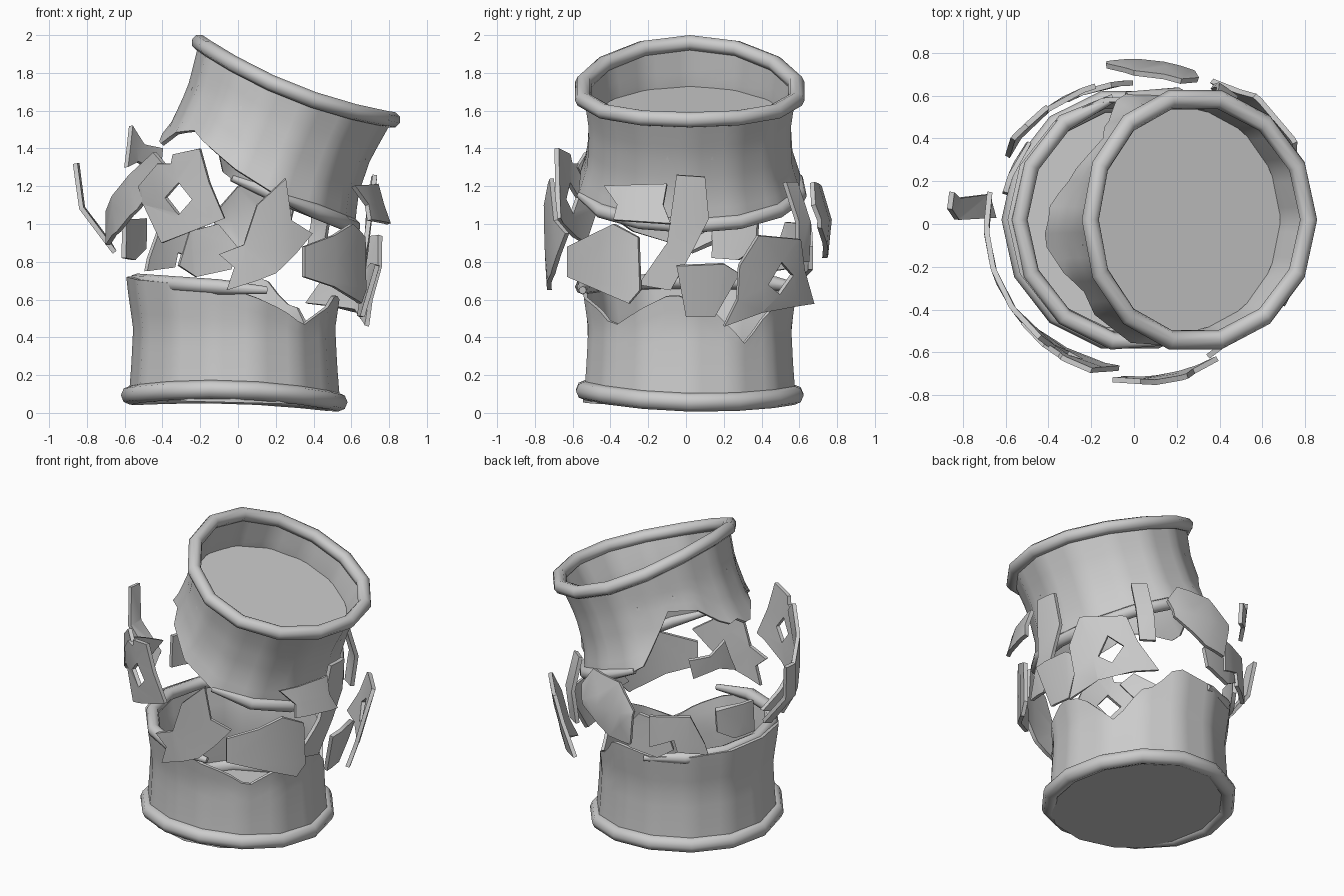
import bpy, bmesh, math
from mathutils import Matrix, Vector

if "Cube" in bpy.data.objects:
    bpy.data.objects.remove(bpy.data.objects["Cube"])

N = 14  # sides of the barrel
STEP = 360 / N


def finish(bm, name, thick=0.0, offset=0.0, matrix=None, angle=35):
    bmesh.ops.recalc_face_normals(bm, faces=bm.faces)
    me = bpy.data.meshes.new(name)
    bm.to_mesh(me)
    bm.free()
    ob = bpy.data.objects.new(name, me)
    bpy.context.collection.objects.link(ob)
    if matrix:
        ob.matrix_world = matrix
    bpy.context.view_layer.objects.active = ob
    ob.select_set(True)
    if thick:
        m = ob.modifiers.new("thickness", 'SOLIDIFY')
        m.thickness, m.offset = thick, offset
        bpy.ops.object.modifier_apply(modifier=m.name)
    bpy.ops.object.shade_smooth_by_angle(angle=math.radians(angle))
    ob.select_set(False)


def lerp(table, x):
    for (a, va), (b, vb) in zip(table, table[1:]):
        if a <= x <= b:
            return va + (vb - va) * (x - a) / (b - a)
    return table[-1][1]


def poly_dir(deg):
    """Unit polygon point, so that in-between columns stay on the flat sides."""
    k = math.cos(math.radians(STEP / 2)) / math.cos(math.radians(deg % STEP - STEP / 2))
    return Vector((math.cos(math.radians(deg)) * k, math.sin(math.radians(deg)) * k, 0))


def wall(name, start, tear, profile, matrix, bow=0.0):
    """Waisted tube from height start to a torn edge given by angle."""
    bm = bmesh.new()
    cols, rows, grid = N * 4, 7, []
    for i in range(cols):
        deg = i * 360 / cols
        end = lerp(tear, deg)
        z0 = start + bow * math.sin(math.radians(deg)) ** 2
        col = []
        for j in range(rows + 1):
            z = z0 + (end - z0) * j / rows
            p = poly_dir(deg) * lerp(profile, z)
            col.append(bm.verts.new((p.x, p.y, z)))
        grid.append(col)
    for i in range(cols):
        a, b = grid[i], grid[(i + 1) % cols]
        for j in range(rows):
            bm.faces.new((a[j], b[j], b[j + 1], a[j + 1]))
    finish(bm, name, 0.02, -1, matrix)


def hoop(name, r, z, minor, matrix, first=0, last=N, wobble=0.0, bow=0.0):
    """Rolled rim over the given barrel corners; a partial one has thin ends."""
    bm = bmesh.new()
    full = last - first == N
    rings = []
    for i in range(first, last + (0 if full else 1)):
        a = math.radians(i * STEP)
        m = minor * (0.5 if not full and i in (first, last) else 1)
        dz = wobble * math.cos(a - 0.6) + bow * math.sin(a) ** 2
        ring = []
        for k in range(8):
            t = math.tau * k / 8
            rr = r + m * math.cos(t)
            ring.append(bm.verts.new((rr * math.cos(a), rr * math.sin(a), z + dz + m * math.sin(t))))
        rings.append(ring)
    pairs = list(zip(rings, rings[1:])) + ([(rings[-1], rings[0])] if full else [])
    for a, b in pairs:
        for k in range(8):
            bm.faces.new((a[k], b[k], b[(k + 1) % 8], a[(k + 1) % 8]))
    if not full:
        bm.faces.new(rings[0])
        bm.faces.new(rings[-1])
    finish(bm, name, matrix=matrix, angle=60)


def disc(name, r, z, matrix):
    bm = bmesh.new()
    bmesh.ops.create_circle(bm, cap_ends=True, segments=N, radius=r,
                            matrix=Matrix.Translation((0, 0, z)))
    finish(bm, name, 0.02, 0, matrix)


def shard(name, view, r, lean, outline, hole=None, lean_top=None):
    """Curved scrap: outline drawn flat in a side view, then bent to radius r."""
    bm = bmesh.new()
    for loop in (outline, hole or []):
        vs = [bm.verts.new((u, 0, z)) for u, z in loop]
        for i, v in enumerate(vs):
            bm.edges.new((v, vs[i - 1]))
    bmesh.ops.triangle_fill(bm, edges=bm.edges[:], use_beauty=True, normal=(0, -1, 0))
    zs = [z for _, z in outline]
    zc = (min(zs) + max(zs)) / 2
    cuts = [((k * 0.18 + 0.04, 0, 0), (1, 0, 0)) for k in range(-4, 5)]
    if lean_top is not None:
        cuts.append(((0, 0, zc), (0, 0, 1)))
    for co, no in cuts:
        bmesh.ops.bisect_plane(bm, geom=bm.verts[:] + bm.edges[:] + bm.faces[:],
                               plane_co=co, plane_no=no)
    a = math.radians(view)
    out = Vector((math.cos(a), math.sin(a), 0))
    side = Vector((-math.sin(a), math.cos(a), 0))
    for v in bm.verts:
        u, z = v.co.x, v.co.z
        slope = lean_top if lean_top is not None and z > zc else lean
        depth = math.sqrt(max(r * r - u * u, 0.01)) + slope * (z - zc)
        v.co = out * depth + side * u + Vector((0, 0, z))
    finish(bm, name, 0.025, 0)


# Lower half: torn wall, rims and floor
low = Matrix.Translation((-0.02, 0.02, 0)) @ Matrix.Diagonal((1, 1.03, 1, 1))
wall("lower_wall", 0.08,
     [(0, .60), (10, .57), (33, .36), (50, .55), (60, .58), (73, .72), (100, .69), (180, .72),
      (230, .69), (270, .65), (285, .60), (300, .54), (313, .46), (350, .63), (360, .60)],
     [(0, .565), (.25, .545), (.45, .535), (.62, .56), (.75, .575)], low)
hoop("bottom_rim", 0.55, 0.075, 0.05, low, wobble=-0.022, bow=0.035)
tilt = low @ Matrix.Rotation(math.radians(4), 4, 'Y')
hoop("lower_middle_rim", 0.565, 0.66, 0.04, tilt, 4, 11)
disc("floor", 0.55, 0.065, low @ Matrix.Rotation(math.radians(1.5), 4, 'Y'))

# Upper half: tilted, torn wall, rims and recessed lid
up = (Matrix.Translation((0.31, 0.02, 1.765)) @ Matrix.Rotation(math.radians(21.8), 4, 'Y')
      @ Matrix.Diagonal((1, 1.05, 1, 1)))
wall("upper_wall", 0.0,
     [(0, -.61), (108, -.61), (118, -.5), (135, -.32), (155, -.38), (172, -.54), (180, -.53),
      (190, -.6), (205, -.5), (218, -.45), (257, -.56), (285, -.61), (360, -.61)],
     [(-.7, .59), (-.6, .575), (-.45, .53), (-.25, .52), (-.1, .54), (.05, .56)], up, bow=-0.06)
hoop("top_rim", 0.55, -0.01, 0.043, up, bow=-0.06)
hoop("upper_middle_rim", 0.565, -0.61, 0.04, up, -3, 4)
disc("lid", 0.51, -0.25, up)

# Scraps, front side
shard("front_scrap_with_hole", 270, 0.69, 0.1,
      [(-.52, 1.2), (-.42, 1.32), (-.35, 1.32), (-.34, 1.37), (-.2, 1.4), (-.15, 1.22),
       (-.07, 1.03), (-.4, .9), (-.5, 1.1)],
      [(-.38, 1.14), (-.31, 1.22), (-.24, 1.13), (-.31, 1.05)])
shard("front_scrap_hook", 270, 0.74, 0.05,
      [(-.1, .84), (.03, .89), (.1, 1.1), (.25, 1.24), (.28, 1.02), (.39, .95), (.3, .84),
       (.2, .74), (.1, .7), (-.06, .65), (-.02, .77)])
shard("front_right_scrap", 0, 0.71, 0.0,
      [(-.62, .88), (-.38, 1.0), (-.25, .93), (-.24, .65), (-.3, .58), (-.62, .72)])

# Scraps, right side
shard("right_scrap_upper", 0, 0.77, -0.3,
      [(-.43, 1.2), (-.1, 1.21), (-.12, 1.1), (-.08, 1.0), (-.38, 1.02), (-.36, 1.1)])
shard("right_scrap_strip", 0, 0.69, 0.12,
      [(-.05, 1.26), (.1, 1.25), (.12, 1.03), (.03, .85), (-.08, .65), (-.25, .68), (-.1, .9)])
shard("right_scrap_lower", 0, 0.7, 0.3,
      [(-.05, .78), (.2, .79), (.28, .74), (.15, .51), (0, .51)])
shard("right_scrap_with_hole", 0, 0.78, 0.3,
      [(.2, .46), (.27, .6), (.28, .78), (.38, .94), (.6, .92), (.62, .76), (.67, .58), (.4, .54)],
      [(.43, .68), (.5, .8), (.56, .73), (.49, .63)])
shard("back_right_strip", 55, 0.76, 0.1,
      [(-.08, 1.22), (.02, 1.22), (.06, .95), (.07, .8), (-.03, .8)], lean_top=-0.3)

# Scraps, back side
shard("back_scrap", 90, 0.76, 0.1,
      [(-.3, 1.1), (-.22, 1.22), (.0, 1.2), (.13, 1.05), (.1, .82), (-.05, .84), (-.27, .98)],
      lean_top=-0.3)
shard("back_scrap_lower", 108, 0.66, 0.0,
      [(-.2, .88), (-.1, 1.0), (.06, .96), (.12, .78), (.02, .72), (-.17, .76)])
shard("back_left_scrap", 123, 0.67, 0.0,
      [(-.2, 1.0), (.05, 1.01), (.14, .82), (.16, .75), (-.03, .77), (-.05, .85), (-.2, .79)])
shard("left_scrap_low", 155, 0.62, 0.0,
      [(-.14, 1.02), (.12, 1.03), (.13, .82), (-.02, .81), (-.13, .87)])
shard("left_scrap_star", 140, 0.68, 0.1,
      [(-.16, 1.4), (-.03, 1.42), (.06, 1.52), (.1, 1.4), (.14, 1.3), (.03, 1.33), (-.13, 1.27)])

# Scraps, left side
shard("left_scrap_strip", 180, 0.83, 0.75,
      [(-.15, 1.32), (-.07, 1.32), (-.02, 1.08), (-.03, .85), (-.14, .9), (-.12, 1.1)],
      lean_top=0.15)
shard("left_scrap_long", 180, 0.69, 0.0,
      [(-.15, .98), (.05, .89), (.28, .96), (.45, 1.08), (.58, 1.3), (.53, 1.38), (.38, 1.25),
       (.2, 1.14), (0, 1.05)])
